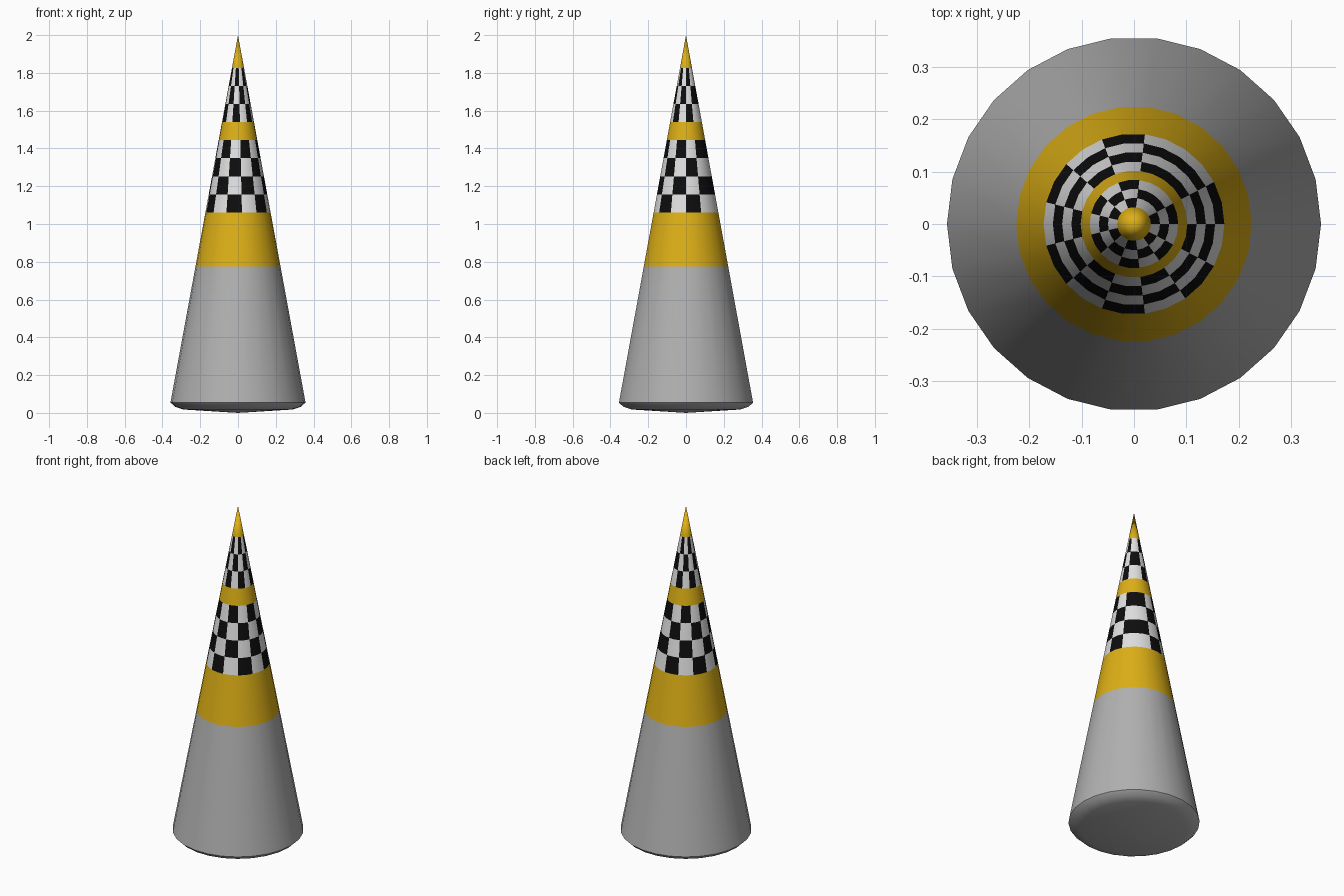
import bpy, bmesh, math

SIDES = 26
SLOPE = 0.1838  # cone radius per unit of height below the tip

cube = bpy.data.objects.get("Cube")
if cube:
    bpy.data.objects.remove(cube, do_unlink=True)


def material(name, rgb):
    mat = bpy.data.materials.new(name)
    mat.use_nodes = True
    mat.diffuse_color = (*rgb, 1)
    shader = mat.node_tree.nodes["Principled BSDF"]
    shader.inputs["Base Color"].default_value = (*rgb, 1)
    shader.inputs["Roughness"].default_value = 0.7
    return mat


grey = material("grey", (0.44, 0.44, 0.44))
gold = material("gold", (0.72, 0.43, 0.008))
white = material("white", (0.74, 0.74, 0.74))
black = material("black", (0.004, 0.004, 0.004))


def lathe(name, profile, mats, rule=lambda row, col: 0):
    """Spin a bottom-to-top (radius, z) profile; rule picks each face's material."""
    bm = bmesh.new()
    rings = []
    for r, z in profile:
        if r < 1e-5:
            rings.append([bm.verts.new((0, 0, z))] * SIDES)
        else:
            rings.append([bm.verts.new((r * math.cos(math.tau * i / SIDES),
                                        r * math.sin(math.tau * i / SIDES), z))
                          for i in range(SIDES)])
    for row, (lo, hi) in enumerate(zip(rings, rings[1:])):
        for i in range(SIDES):
            j = (i + 1) % SIDES
            corners = list(dict.fromkeys((lo[i], lo[j], hi[j], hi[i])))
            bm.faces.new(corners).material_index = rule(row, i)
    mesh = bpy.data.meshes.new(name)
    bm.to_mesh(mesh)
    bm.free()
    for mat in mats:
        mesh.materials.append(mat)
    obj = bpy.data.objects.new(name, mesh)
    bpy.context.collection.objects.link(obj)
    bpy.ops.object.select_all(action="DESELECT")
    obj.select_set(True)
    bpy.context.view_layer.objects.active = obj
    bpy.ops.object.shade_smooth_by_angle(angle=math.radians(35))


def cone_profile(z0, z1, rows=1):
    heights = [z0 + (z1 - z0) * k / rows for k in range(rows + 1)]
    return [((2 - z) * SLOPE, z) for z in heights]


def checker(row, col):
    # cells are two sides wide; the odd count leaves one double-width cell
    cell = col // 2
    if cell < 2:
        cell += 1
    return (cell + row) % 2


# Body with a rounded, slightly bulging underside
lathe("body", [(0, 0), (0.29, 0.018), (0.335, 0.033)] + cone_profile(0.055, 0.775), [grey])

# Gold bands and tip
lathe("wide_band", cone_profile(0.775, 1.06), [gold])
lathe("narrow_band", cone_profile(1.445, 1.54), [gold])
lathe("tip", cone_profile(1.825, 2.0), [gold])

# Checkered bands
lathe("lower_checker", cone_profile(1.06, 1.445, 4), [white, black], checker)
lathe("upper_checker", cone_profile(1.54, 1.825, 3), [white, black], checker)
